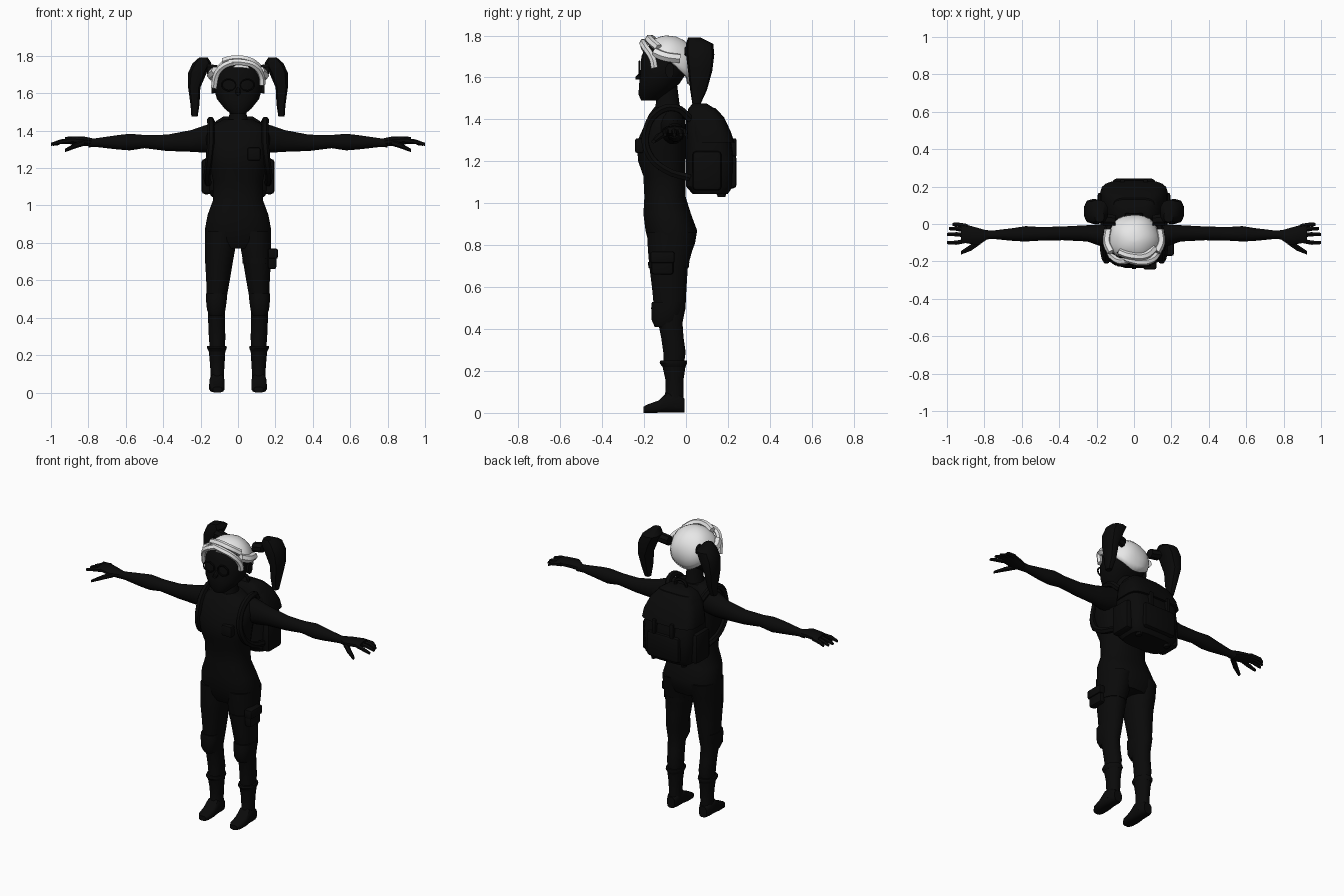
import bpy, bmesh, math
from math import sin, cos, pi, radians


def material(name, rgb):
    m = bpy.data.materials.new(name)
    m.diffuse_color = (*rgb, 1)
    return m


BLACK = material("soft black", (0.003, 0.003, 0.003))
WHITE = material("off white", (0.8, 0.8, 0.8))


def finish(name, bm, mat=BLACK, mirror=False, angle=40):
    bmesh.ops.recalc_face_normals(bm, faces=bm.faces)
    me = bpy.data.meshes.new(name)
    bm.to_mesh(me)
    bm.free()
    me.materials.append(mat)
    me.shade_smooth()
    me.set_sharp_from_angle(angle=radians(angle))
    ob = bpy.data.objects.new(name, me)
    bpy.context.collection.objects.link(ob)
    if mirror:
        ob.modifiers.new("Mirror", "MIRROR").use_mirror_merge = False
    return ob


def loft(name, rings, axis="z", n=12, power=2.0, mat=BLACK, mirror=False):
    """Rings: (position along axis, a0, a1, b0, b1), extents on the other two axes."""
    bm = bmesh.new()
    loops = []
    for p, a0, a1, b0, b1 in rings:
        loop = []
        for i in range(n):
            t = 2 * pi * (i + 0.5) / n
            c, s = cos(t), sin(t)
            u = math.copysign(abs(c) ** (2 / power), c)
            v = math.copysign(abs(s) ** (2 / power), s)
            a = (a0 + a1) / 2 + u * (a1 - a0) / 2
            b = (b0 + b1) / 2 + v * (b1 - b0) / 2
            loop.append(bm.verts.new({"z": (a, b, p), "x": (p, a, b), "y": (a, p, b)}[axis]))
        loops.append(loop)
    for l0, l1 in zip(loops, loops[1:]):
        for i in range(n):
            j = (i + 1) % n
            bm.faces.new((l0[i], l0[j], l1[j], l1[i]))
    bm.faces.new(loops[0])
    bm.faces.new(loops[-1])
    return finish(name, bm, mat, mirror)


def block(name, x0, x1, y0, y1, z0, z1, bevel=0.012, mirror=False):
    bm = bmesh.new()
    bmesh.ops.create_cube(bm, size=1)
    for v in bm.verts:
        v.co = ((x0 + x1) / 2 + v.co.x * (x1 - x0), (y0 + y1) / 2 + v.co.y * (y1 - y0),
                (z0 + z1) / 2 + v.co.z * (z1 - z0))
    bmesh.ops.bevel(bm, geom=bm.edges[:], offset=bevel, segments=2, affect="EDGES", profile=0.5)
    return finish(name, bm, BLACK, mirror)


def cord(name, points, radius, mat=BLACK, mirror=False, cyclic=False):
    cu = bpy.data.curves.new(name, "CURVE")
    cu.dimensions = "3D"
    cu.bevel_depth, cu.bevel_resolution, cu.resolution_u = radius, 1, 4
    cu.use_fill_caps = True
    sp = cu.splines.new("BEZIER")
    sp.bezier_points.add(len(points) - 1)
    for bp, p in zip(sp.bezier_points, points):
        bp.co = p
        bp.handle_left_type = bp.handle_right_type = "AUTO"
    sp.use_cyclic_u = cyclic
    tmp = bpy.data.objects.new(name + "_path", cu)
    bm = bmesh.new()
    bm.from_mesh(tmp.to_mesh())
    tmp.to_mesh_clear()
    bpy.data.objects.remove(tmp)
    return finish(name, bm, mat, mirror)


# Torso, neck and head
loft("torso", [(0.77, -.12, .12, -.16, .03), (0.81, -.175, .175, -.18, .045),
               (0.87, -.18, .18, -.195, .055), (0.95, -.165, .165, -.205, .025),
               (1.03, -.135, .135, -.20, 0), (1.13, -.135, .135, -.205, 0),
               (1.20, -.15, .15, -.23, 0), (1.29, -.165, .165, -.237, .005),
               (1.36, -.175, .175, -.205, .005), (1.42, -.155, .155, -.18, -.01),
               (1.46, -.08, .08, -.15, -.02)], n=16, power=2.5)
loft("neck", [(1.43, -.065, .065, -.155, -.02), (1.48, -.048, .048, -.145, -.03),
              (1.56, -.048, .048, -.15, -.04)])
loft("head", [(1.49, -.04, .04, -.215, -.13), (1.52, -.075, .075, -.228, -.09),
              (1.57, -.115, .115, -.225, -.03), (1.63, -.132, .132, -.218, .01),
              (1.70, -.132, .132, -.215, .025), (1.75, -.105, .105, -.19, .01),
              (1.78, -.05, .05, -.14, -.04)], n=16, power=2.3)
loft("nose", [(-.24, -.012, .012, 1.59, 1.605), (-.20, -.016, .016, 1.585, 1.65)], axis="y", n=8)
loft("ear", [(.12, -.10, -.06, 1.60, 1.66), (.142, -.10, -.055, 1.595, 1.67)],
     axis="x", n=8, mirror=True)
cord("glasses_rim", [(.05 + .037 * cos(k * pi / 3), -.222, 1.645 + .03 * sin(k * pi / 3))
                     for k in range(6)], .005, mirror=True, cyclic=True)

# Hair cap: hem is high over the face and low at the nape
bm = bmesh.new()
N, ROWS = 32, 8
top = bm.verts.new((0, -.09, 1.80))
rows = []
for r in range(1, ROWS + 1):
    row = []
    for i in range(N):
        t = 2 * pi * i / N
        front = (1 - sin(t)) / 2
        hem = 1.565 + .155 * min(1, front * 1.6) + .02 * max(0, front - .8) * 5
        low = math.acos(max(-1, min(1, (hem - 1.66) / .14)))
        e = low * r / ROWS
        w = 1 + .025 * sin(5 * t + 2 * e) * sin(e)
        row.append(bm.verts.new((.143 * w * sin(e) * cos(t),
                                 -.085 + .137 * w * sin(e) * sin(t), 1.66 + .14 * cos(e))))
    rows.append(row)
for i in range(N):
    j = (i + 1) % N
    bm.faces.new((top, rows[0][i], rows[0][j]))
    for a, b in zip(rows, rows[1:]):
        bm.faces.new((a[i], b[i], b[j], a[j]))
hair = finish("hair_cap", bm, WHITE)
hair.modifiers.new("Thickness", "SOLIDIFY").thickness = 0.012

# Swept fringe and side locks
cord("fringe_right", [(-.05, -.185, 1.765), (.03, -.205, 1.765), (.09, -.195, 1.745),
                      (.125, -.16, 1.69), (.128, -.15, 1.645)], .018, WHITE)
cord("fringe_left", [(-.02, -.19, 1.765), (-.07, -.20, 1.75), (-.11, -.18, 1.71),
                     (-.128, -.155, 1.63)], .018, WHITE)
cord("top_lock", [(-.08, -.15, 1.77), (-.02, -.17, 1.785), (.06, -.17, 1.775),
                  (.11, -.13, 1.74)], .02, WHITE)
cord("side_lock", [(.12, -.15, 1.72), (.142, -.10, 1.70), (.135, -.03, 1.69)],
     .024, WHITE, mirror=True)

# Pigtails
loft("pigtail", [(1.475, .215, .25, .03, .07), (1.54, .205, .255, .02, .10),
                 (1.63, .20, .268, .01, .125), (1.71, .165, .268, 0, .135),
                 (1.76, .14, .245, .0, .13), (1.79, .16, .21, .01, .07)],
     n=10, power=2.6, mirror=True)
loft("hair_tie", [(.10, -.01, .05, 1.69, 1.75), (.165, -.01, .06, 1.70, 1.76)],
     axis="x", n=8, mirror=True)

# Arms and hands
loft("arm", [(.11, -.13, .0, 1.29, 1.45), (.18, -.12, .0, 1.28, 1.43),
             (.25, -.095, -.005, 1.285, 1.405), (.38, -.088, -.012, 1.29, 1.38),
             (.50, -.09, -.015, 1.305, 1.378), (.58, -.095, -.01, 1.293, 1.385),
             (.64, -.092, -.02, 1.298, 1.378), (.76, -.08, -.035, 1.312, 1.36),
             (.80, -.085, -.03, 1.31, 1.36)], axis="x", mirror=True)
loft("palm", [(.78, -.08, -.035, 1.315, 1.36), (.83, -.115, -.02, 1.32, 1.37),
              (.90, -.105, .0, 1.328, 1.37), (.925, -.10, .0, 1.33, 1.365)],
     axis="x", n=10, mirror=True)
for k, (y0, y1, tip) in enumerate([(-.012, -.002, .97), (-.036, -.025, .99),
                                   (-.060, -.055, 1.0), (-.088, -.100, 1.0)]):
    loft(f"finger_{k + 1}", [(.89, y0 - .014, y0 + .014, 1.333, 1.362),
                             (.95, y1 - .013, y1 + .013, 1.328, 1.353),
                             (tip, y1 - .009, y1 + .009, 1.318, 1.335)],
         axis="x", n=6, mirror=True)
loft("thumb", [(.82, -.11, -.07, 1.32, 1.355), (.87, -.145, -.105, 1.305, 1.335),
               (.925, -.165, -.143, 1.285, 1.303)], axis="x", n=6, mirror=True)

# Legs, knee pads and boots
loft("leg", [(.22, .072, .15, -.11, -.01), (.29, .066, .157, -.11, 0),
             (.36, .068, .16, -.12, -.01), (.43, .068, .163, -.135, -.015),
             (.50, .06, .168, -.155, 0), (.60, .042, .172, -.165, .005),
             (.70, .025, .178, -.178, .012), (.78, .01, .18, -.185, .035),
             (.86, .008, .178, -.19, .05)], power=2.2, mirror=True)
loft("knee_pad", [(.41, .08, .152, -.15, -.06), (.44, .066, .167, -.165, -.03),
                  (.50, .058, .173, -.168, -.01), (.53, .058, .173, -.165, -.005)],
     power=2.6, mirror=True)
loft("boot_shaft", [(.03, .072, .152, -.11, -.008), (.10, .074, .147, -.10, -.01),
                    (.16, .07, .152, -.10, -.01), (.225, .066, .158, -.115, .0)], mirror=True)
loft("boot_cuff", [(.22, .066, .158, -.115, .0), (.238, .058, .168, -.128, .008),
                   (.25, .06, .166, -.124, .006)], mirror=True)
loft("foot", [(-.203, .085, .135, 0, .03), (-.18, .073, .15, 0, .042),
              (-.13, .07, .155, 0, .06), (-.09, .072, .153, 0, .10),
              (-.03, .075, .15, 0, .09), (-.008, .085, .14, 0, .07)],
     axis="y", power=3, mirror=True)

# Thigh pouch and strap
block("thigh_pouch", .16, .205, -.165, -.06, .66, .76)
block("pouch_flap", .16, .213, -.17, -.055, .715, .77, .01)
loft("thigh_strap", [(.69, .024, .181, -.181, .014), (.72, .021, .183, -.183, .018)],
     n=16, power=2.2)

# Backpack with lid, pockets, roll and straps
loft("backpack", [(1.045, -.14, .14, .03, .20), (1.08, -.165, .165, 0, .225),
                  (1.20, -.172, .172, 0, .23), (1.30, -.172, .172, 0, .215),
                  (1.40, -.15, .15, 0, .175), (1.45, -.12, .12, .01, .14),
                  (1.475, -.08, .08, .03, .10)], n=20, power=4)
loft("pack_lid", [(1.29, -.182, .182, .02, .232), (1.34, -.178, .178, .02, .215),
                  (1.41, -.15, .15, .01, .182), (1.455, -.11, .11, .03, .14)], n=20, power=4)
block("rear_pocket", -.115, .115, .19, .242, 1.07, 1.23, .02)
block("side_pocket", .14, .196, .03, .17, 1.06, 1.25, .02, mirror=True)
block("pack_buckle", .05, .075, .16, .24, 1.22, 1.31, .006, mirror=True)
loft("pack_foot", [(1.03, .09, .12, .15, .19), (1.08, .08, .13, .13, .2)], n=8, mirror=True)
cord("pack_handle", [(-.04, .05, 1.46), (-.03, .05, 1.50), (.03, .05, 1.50), (.04, .05, 1.46)], .01)
cord("shoulder_strap", [(.12, .02, 1.40), (.145, -.05, 1.455), (.145, -.14, 1.43),
                        (.145, -.19, 1.34), (.155, -.18, 1.24), (.165, -.10, 1.16),
                        (.16, .02, 1.12)], .019, mirror=True)
block("chest_pouch", .05, .12, -.243, -.20, 1.24, 1.31, .01)
